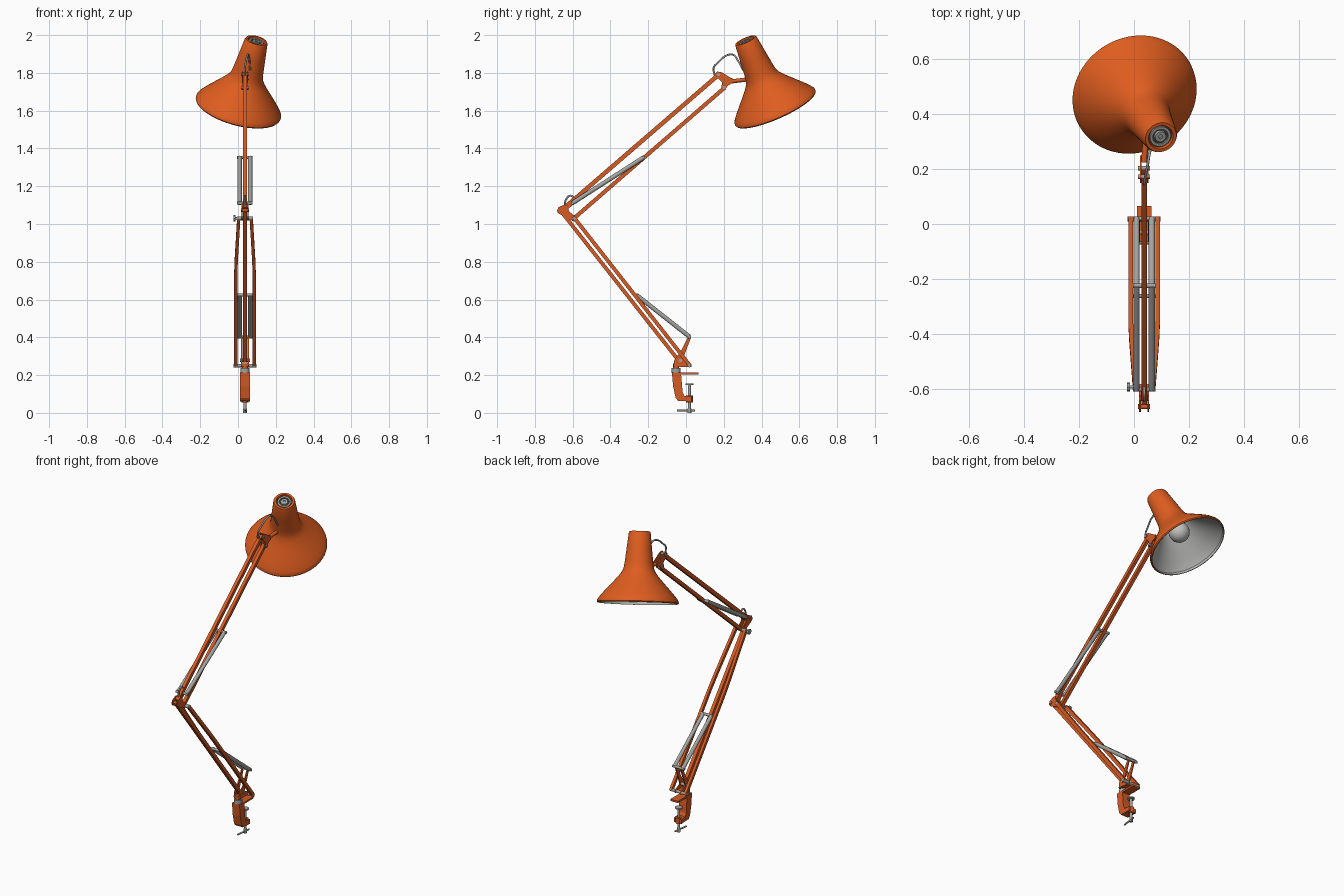
import bpy, bmesh, math
from mathutils import Vector, Matrix

if "Cube" in bpy.data.objects:
    bpy.data.objects.remove(bpy.data.objects["Cube"])

CX = 0.037  # plane of the arm


def material(name, rgb):
    m = bpy.data.materials.new(name)
    m.diffuse_color = (*rgb, 1)
    m.use_nodes = True
    m.node_tree.nodes["Principled BSDF"].inputs["Base Color"].default_value = m.diffuse_color
    return m


SHADE = material("bright orange paint", (0.74, 0.11, 0.014))
ORANGE = material("orange paint", (0.66, 0.106, 0.019))
STEEL = material("steel", (0.37, 0.37, 0.36))
DARK = material("dark metal", (0.06, 0.06, 0.06))
LINER = material("pale grey liner", (0.46, 0.46, 0.44))
GLASS = material("bulb glass", (0.53, 0.53, 0.51))


def finish(bm, name, mat, smooth=True):
    bmesh.ops.recalc_face_normals(bm, faces=bm.faces)
    me = bpy.data.meshes.new(name)
    bm.to_mesh(me)
    bm.free()
    ob = bpy.data.objects.new(name, me)
    bpy.context.collection.objects.link(ob)
    me.materials.append(mat)
    if smooth:
        bpy.ops.object.select_all(action='DESELECT')
        ob.select_set(True)
        bpy.context.view_layer.objects.active = ob
        bpy.ops.object.shade_smooth_by_angle(angle=math.radians(35))
    return ob


def rod(name, a, b, r, mat, sides=16):
    """Cylinder between two points."""
    a, b = Vector(a), Vector(b)
    d = b - a
    bm = bmesh.new()
    mtx = Matrix.Translation((a + b) / 2) @ d.to_track_quat('Z', 'Y').to_matrix().to_4x4()
    bmesh.ops.create_cone(bm, cap_ends=True, segments=sides, radius1=r, radius2=r,
                          depth=d.length, matrix=mtx)
    return finish(bm, name, mat)


def pin(name, y, z, half, r, mat, x=CX):
    """Cross pin running along x."""
    return rod(name, (x - half, y, z), (x + half, y, z), r, mat)


def beam(name, pts, w, h, mat):
    """Rectangular bar swept along points; w across x, h in the arm plane."""
    pts = [Vector(p) for p in pts]
    d = (pts[-1] - pts[0]).normalized()
    up = d.cross(Vector((1, 0, 0))).normalized() * h / 2
    side = Vector((w / 2, 0, 0))
    bm = bmesh.new()
    rings = [[bm.verts.new(p + s * side + u * up)
              for s, u in ((1, 1), (-1, 1), (-1, -1), (1, -1))] for p in pts]
    for r1, r2 in zip(rings, rings[1:]):
        for i in range(4):
            bm.faces.new((r1[i], r1[(i + 1) % 4], r2[(i + 1) % 4], r2[i]))
    bm.faces.new(rings[0])
    bm.faces.new(rings[-1])
    return finish(bm, name, mat, False)


def plate(name, outline, x, t, mat):
    """Flat plate from a (y, z) outline, extruded along x."""
    bm = bmesh.new()
    f = bm.faces.new([bm.verts.new((x - t / 2, y, z)) for y, z in outline])
    ext = bmesh.ops.extrude_face_region(bm, geom=[f])['geom']
    bmesh.ops.translate(bm, vec=(t, 0, 0), verts=[v for v in ext if isinstance(v, bmesh.types.BMVert)])
    return finish(bm, name, mat, False)


def wire(name, pts, r, mat):
    cu = bpy.data.curves.new(name, 'CURVE')
    cu.dimensions = '3D'
    cu.bevel_depth, cu.bevel_resolution, cu.resolution_u = r, 2, 6
    cu.use_fill_caps = True
    sp = cu.splines.new('BEZIER')
    sp.bezier_points.add(len(pts) - 1)
    for bp, p in zip(sp.bezier_points, pts):
        bp.co = p
        bp.handle_left_type = bp.handle_right_type = 'AUTO'
    ob = bpy.data.objects.new(name, cu)
    bpy.context.collection.objects.link(ob)
    cu.materials.append(mat)


# --- Clamp -----------------------------------------------------------------
plate("clamp_body", [(-0.075, 0.215), (-0.068, 0.14), (-0.055, 0.08), (-0.042, 0.064), (0.03, 0.06),
                     (0.03, 0.086), (-0.008, 0.09), (-0.018, 0.11), (-0.026, 0.204), (0.065, 0.204),
                     (0.065, 0.215)], CX, 0.052, ORANGE)
rod("clamp_screw", (CX, 0.018, 0.012), (CX, 0.018, 0.15), 0.008, STEEL)
rod("clamp_pad", (CX, 0.018, 0.147), (CX, 0.018, 0.155), 0.021, STEEL)
rod("clamp_boss", (CX, 0.018, 0.056), (CX, 0.018, 0.092), 0.018, ORANGE)
rod("clamp_handle", (CX - 0.006, -0.047, 0.012), (CX + 0.006, 0.047, 0.012), 0.005, STEEL)
rod("clamp_hub", (CX, 0.018, 0.0), (CX, 0.018, 0.024), 0.01, STEEL)
rod("swivel_collar", (CX, -0.052, 0.212), (CX, -0.052, 0.238), 0.024, STEEL)
rod("swivel_post", (CX, -0.052, 0.238), (CX, -0.052, 0.262), 0.016, ORANGE)

# --- Base bracket ------------------------------------------------------------
for s in (-1, 1):
    plate("base_bracket", [(-0.065, 0.25), (0.028, 0.242), (0.028, 0.258), (-0.018, 0.282), (0.028, 0.402),
                           (0.015, 0.41), (-0.03, 0.32), (-0.062, 0.28)], CX + s * 0.018, 0.007, ORANGE)
plate("base_bracket_web", [(-0.065, 0.245), (0.02, 0.243), (0.02, 0.253), (-0.065, 0.258)], CX, 0.038, ORANGE)
pin("base_pin", 0.018, 0.25, 0.06, 0.009, STEEL)
pin("base_centre_pin", -0.03, 0.278, 0.026, 0.009, STEEL)

# --- Lower arm ---------------------------------------------------------------
beam("lower_centre_arm", [(CX, -0.035, 0.272), (CX, -0.662, 1.068)], 0.021, 0.02, ORANGE)
P, Q = Vector((0, 0.02, 0.252)), Vector((0, -0.591, 1.032))
for s in (-1, 1):
    path = [P.lerp(Q, t) + Vector((CX + s * dx, 0, 0))
            for t, dx in ((0, 0.049), (0.62, 0.049), (0.72, 0.046), (1, 0.033))]
    beam("lower_side_arm", path, 0.017, 0.02, ORANGE)

# --- Elbow -------------------------------------------------------------------
for s in (-1, 1):
    plate("elbow_bracket", [(-0.684, 1.068), (-0.672, 1.054), (-0.6, 1.017), (-0.582, 1.025), (-0.59, 1.042),
                            (-0.62, 1.068), (-0.628, 1.098), (-0.642, 1.104), (-0.676, 1.088)],
          CX + s * 0.015, 0.006, ORANGE)
pin("elbow_pin", -0.593, 1.03, 0.042, 0.01, STEEL)
pin("elbow_top_pin", -0.665, 1.072, 0.022, 0.009, ORANGE)
rod("thumb_screw_shaft", (-0.015, -0.593, 1.03), (0.01, -0.593, 1.03), 0.006, STEEL)
rod("thumb_screw_knob", (-0.025, -0.593, 1.03), (-0.014, -0.593, 1.03), 0.017, STEEL, sides=8)
wire("elbow_cable", [(CX, -0.642, 1.09), (CX, -0.635, 1.13), (CX, -0.612, 1.15), (CX, -0.592, 1.135),
                     (CX, -0.58, 1.12)], 0.005, STEEL)

# --- Upper arm ---------------------------------------------------------------
beam("upper_top_arm", [(CX, -0.65, 1.08), (CX, 0.175, 1.792)], 0.02, 0.023, ORANGE)
beam("upper_bottom_arm", [(CX, -0.593, 1.03), (CX, 0.205, 1.722)], 0.02, 0.021, ORANGE)


# --- Spring pairs --------------------------------------------------------------
def springs(name, a, b):
    a, b = Vector((0, *a)), Vector((0, *b))
    for s in (-1, 1):
        o = Vector((CX + s * 0.028, 0, 0))
        rod(name + "_spring", a + o, b + o, 0.0115, STEEL)
    for p in (a, b):
        pin(name + "_spring_pin", p.y, p.z, 0.041, 0.008, STEEL)


springs("upper", (-0.602, 1.11), (-0.225, 1.352))
springs("lower", (0.02, 0.402), (-0.262, 0.624))
plate("upper_spring_lug", [(-0.645, 1.085), (-0.63, 1.075), (-0.594, 1.104), (-0.6, 1.118)], CX, 0.024, ORANGE)

# --- Head bracket --------------------------------------------------------------
for s in (-1, 1):
    plate("head_bracket", [(0.15, 1.79), (0.165, 1.807), (0.19, 1.803), (0.235, 1.775), (0.25, 1.768),
                           (0.25, 1.748), (0.225, 1.735), (0.205, 1.71), (0.185, 1.715), (0.192, 1.75)],
          CX + s * 0.013, 0.006, ORANGE)
rod("head_stem", (CX, 0.225, 1.753), (0.046, 0.345, 1.768), 0.011, ORANGE)
pin("head_top_pin", 0.172, 1.792, 0.022, 0.009, STEEL)
pin("head_bottom_pin", 0.203, 1.722, 0.022, 0.009, STEEL)
wire("head_cable", [(CX, 0.152, 1.785), (CX, 0.147, 1.83), (0.04, 0.165, 1.85), (0.05, 0.217, 1.893),
                    (0.055, 0.25, 1.896), (0.06, 0.272, 1.87), (0.064, 0.302, 1.815)], 0.005, STEEL)

# --- Shade ---------------------------------------------------------------------
BASE = Vector((0.0, 0.475, 1.61))
AXIS = Vector((0.24, -0.391, 0.889)).normalized()
TILT = Matrix.Translation(BASE) @ AXIS.to_track_quat('Z', 'Y').to_matrix().to_4x4()


def lathe(name, prof, mat, seg=64):
    """Spin (height, radius) points around the shade axis."""
    bm = bmesh.new()
    vs = [bm.verts.new((r, 0, h)) for h, r in prof]
    es = [bm.edges.new(p) for p in zip(vs, vs[1:])]
    bmesh.ops.spin(bm, geom=vs + es, cent=(0, 0, 0), axis=(0, 0, 1), angle=2 * math.pi, steps=seg)
    bmesh.ops.remove_doubles(bm, verts=bm.verts, dist=1e-5)
    bm.transform(TILT)
    return finish(bm, name, mat)


OUTER = [(0.0, 0.228), (0.006, 0.232), (0.016, 0.231), (0.03, 0.222), (0.06, 0.197), (0.09, 0.17),
         (0.125, 0.138), (0.155, 0.112), (0.178, 0.095), (0.2, 0.086), (0.23, 0.081), (0.31, 0.072),
         (0.4, 0.062), (0.408, 0.058)]
INNER = [(h, r - 0.006) for h, r in OUTER[2:11]]
shade = lathe("shade", OUTER + [(0.408, 0.046), (0.395, 0.044), (0.36, 0.044), (0.235, 0.06),
                                (0.235, 0.07)] + INNER[::-1] + [(0.0, 0.223), (0.0, 0.228)], SHADE)
# pale liner on the faces that look toward the axis below the neck
shade.data.materials.append(LINER)
inv = TILT.inverted()
for f in shade.data.polygons:
    c = inv @ f.center
    n = inv.to_3x3() @ f.normal
    if c.z < 0.24 and (n.x * c.x + n.y * c.y < 0 or math.hypot(c.x, c.y) < 0.074):
        f.material_index = 1

# vented cap and lamp holder in the top of the shade
lathe("cap_floor", [(0.394, 0.0), (0.394, 0.0445)], DARK, 32)
lathe("cap_ring", [(0.394, 0.039), (0.402, 0.039), (0.402, 0.029), (0.394, 0.029)], STEEL, 32)
lathe("cap_button", [(0.394, 0.022), (0.404, 0.02), (0.404, 0.008), (0.398, 0.007), (0.398, 0.0)], STEEL, 32)
lathe("lamp_holder", [(0.24, 0.0), (0.24, 0.06), (0.2, 0.03), (0.165, 0.028)], LINER, 32)
lathe("bulb", [(0.18, 0.025), (0.165, 0.034)] +
      [(0.115 - 0.06 * math.cos(a), 0.06 * math.sin(a))
       for a in (math.radians(140 - 14 * i) for i in range(11))], GLASS, 32)
